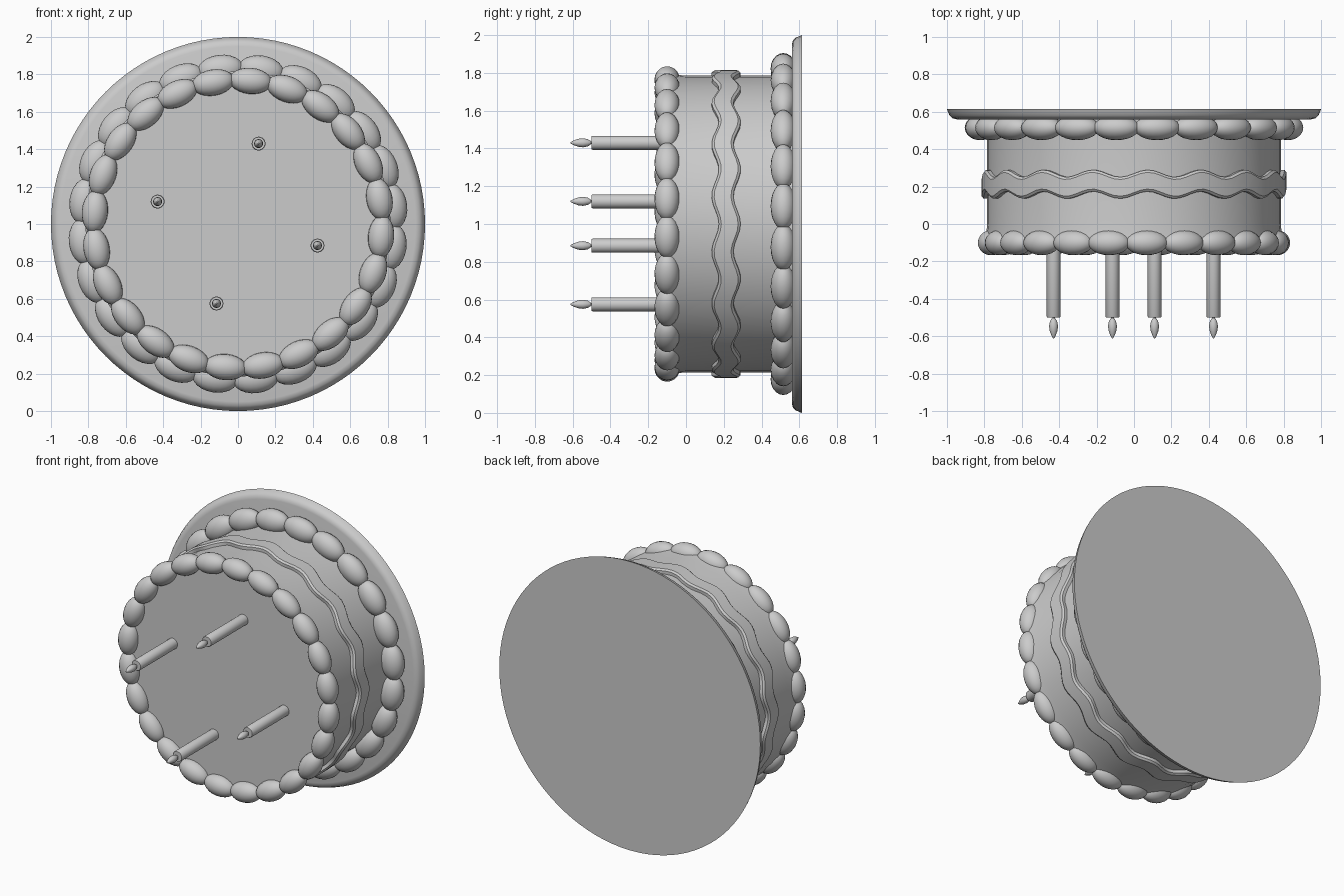
import bpy
import bmesh
from math import cos, sin, pi, radians
from mathutils import Matrix, Vector

cube = bpy.data.objects.get("Cube")
if cube:
    bpy.data.objects.remove(cube, do_unlink=True)

grey = bpy.data.materials.new("plain grey")
grey.use_nodes = True
colour = (0.6, 0.6, 0.6, 1)
grey.diffuse_color = colour
grey.node_tree.nodes["Principled BSDF"].inputs["Base Color"].default_value = colour


def finish(name, bm, smooth=True):
    bmesh.ops.recalc_face_normals(bm, faces=bm.faces)
    mesh = bpy.data.meshes.new(name)
    bm.to_mesh(mesh)
    bm.free()
    mesh.materials.append(grey)
    obj = bpy.data.objects.new(name, mesh)
    bpy.context.collection.objects.link(obj)
    if smooth:
        bpy.ops.object.select_all(action='DESELECT')
        obj.select_set(True)
        bpy.context.view_layer.objects.active = obj
        bpy.ops.object.shade_smooth_by_angle(angle=radians(35))
    return obj


def lathe(name, profile, sides, x=0, z=1, closed=False, wave=None, smooth=True):
    """Turn (radius, y) points about an axis along y; wave shifts y by angle."""
    bm = bmesh.new()
    rings = []
    for r, y in profile:
        ring = []
        for i in range(sides):
            a = 2 * pi * i / sides
            shift = wave(a) if wave else 0
            ring.append(bm.verts.new((x + r * cos(a), y + shift, z + r * sin(a))))
        rings.append(ring)
    pairs = list(zip(rings, rings[1:]))
    if closed:
        pairs.append((rings[-1], rings[0]))
    else:
        bm.faces.new(rings[0])
        bm.faces.new(rings[-1])
    for low, high in pairs:
        for i in range(sides):
            j = (i + 1) % sides
            bm.faces.new((low[i], low[j], high[j], high[i]))
    return finish(name, bm, smooth)


def bead_ring(name, radius, y, offset, size, count=24):
    """Ring of egg-shaped icing beads laid end to end."""
    bm = bmesh.new()
    for i in range(count):
        a = radians(offset) + 2 * pi * i / count
        spin = Matrix.Rotation(-a, 4, 'Y')
        place = Matrix.Translation(Vector((radius * cos(a), y, 1 + radius * sin(a))))
        bmesh.ops.create_uvsphere(bm, u_segments=20, v_segments=12, radius=1,
                                  matrix=place @ spin @ Matrix.Diagonal((*size, 1)))
    return finish(name, bm)


# Plate with a rounded front rim
lathe("plate", [(0.95, 0.56), (0.972, 0.566), (0.986, 0.58),
                (0.995, 0.6), (1.0, 0.615)], 96)

# Cake, slightly waisted
lathe("cake_body", [(0.775, -0.1), (0.793, -0.08), (0.785, 0.0),
                    (0.785, 0.45), (0.79, 0.57)], 48)

# Wavy ribbon around the side
lathe("wavy_ribbon", [(0.77, 0.155), (0.805, 0.155), (0.815, 0.168),
                      (0.815, 0.257), (0.805, 0.27), (0.77, 0.27)],
      144, closed=True, wave=lambda a: 0.019 * cos(17 * a))

# Icing beads at the two edges
bead_ring("front_icing_beads", 0.768, -0.1, 10, (0.07, 0.067, 0.113))
bead_ring("plate_icing_beads", 0.83, 0.515, 6.5, (0.08, 0.067, 0.123))

# Candles with wick and flame
spots = [(0.11, 1.43), (-0.43, 1.12), (0.425, 0.885), (-0.115, 0.575)]
for n, (x, z) in enumerate(spots, 1):
    lathe(f"candle_{n}", [(0.037, -0.09), (0.037, -0.495), (0.034, -0.5)], 24, x, z)
    lathe(f"wick_{n}", [(0.007, -0.49), (0.007, -0.53)], 8, x, z)
    lathe(f"flame_{n}", [(0.01, -0.505), (0.019, -0.52), (0.024, -0.545),
                         (0.021, -0.57), (0.012, -0.595), (0.003, -0.612)], 16, x, z)
